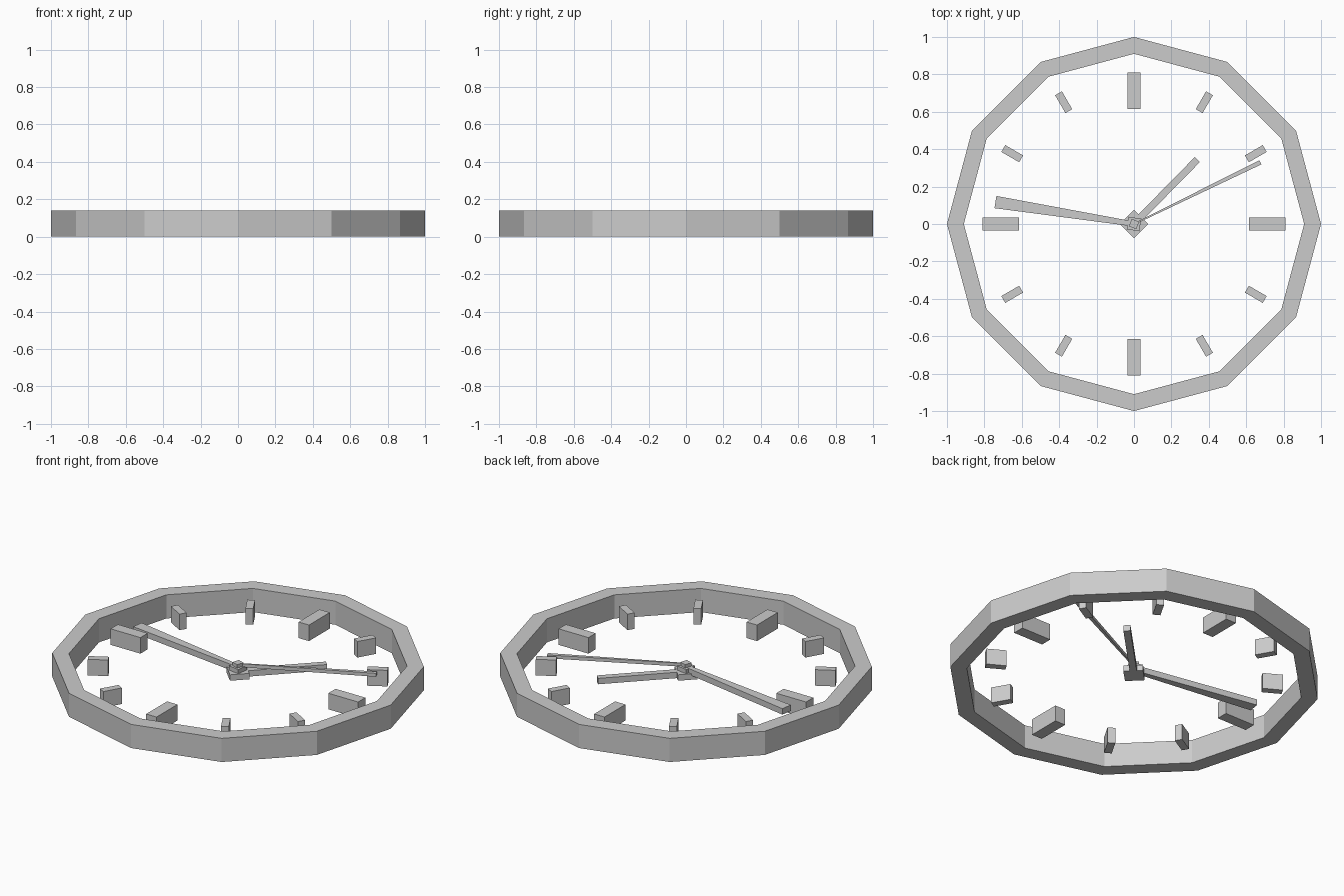
import bpy, bmesh
from math import cos, sin, radians, pi

if "Cube" in bpy.data.objects:
    bpy.data.objects.remove(bpy.data.objects["Cube"])


def prism(name, outline, z0, z1):
    """Extrude a closed XY outline between two heights."""
    bm = bmesh.new()
    low = [bm.verts.new((x, y, z0)) for x, y in outline]
    high = [bm.verts.new((x, y, z1)) for x, y in outline]
    bm.faces.new(low[::-1])
    bm.faces.new(high)
    n = len(outline)
    for i in range(n):
        j = (i + 1) % n
        bm.faces.new((low[i], low[j], high[j], high[i]))
    return finish(name, bm)


def finish(name, bm):
    bmesh.ops.recalc_face_normals(bm, faces=bm.faces)
    mesh = bpy.data.meshes.new(name)
    bm.to_mesh(mesh)
    bm.free()
    obj = bpy.data.objects.new(name, mesh)
    bpy.context.collection.objects.link(obj)
    return obj


def bar(name, angle, r0, r1, w0, w1, z0, z1):
    """Radial bar, w0 wide at r0 and w1 wide at r1."""
    c, s = cos(radians(angle)), sin(radians(angle))
    pts = [(r0, -w0 / 2), (r1, -w1 / 2), (r1, w1 / 2), (r0, w0 / 2)]
    return prism(name, [(x * c - y * s, x * s + y * c) for x, y in pts], z0, z1)


def polygon(sides, radius, turn=0):
    return [(radius * cos(radians(turn) + 2 * pi * i / sides),
             radius * sin(radians(turn) + 2 * pi * i / sides)) for i in range(sides)]


# Twelve-sided rim with a rectangular section
bm = bmesh.new()
section = [(1.0, 0), (1.0, 0.14), (0.91, 0.14), (0.91, 0)]
rings = [[bm.verts.new((r * x, r * y, z)) for r, z in section]
         for x, y in polygon(12, 1)]
for i in range(12):
    a, b = rings[i], rings[(i + 1) % 12]
    for k in range(4):
        m = (k + 1) % 4
        bm.faces.new((a[k], b[k], b[m], a[m]))
finish("rim", bm)

# Hour markers: long at the quarters, short between
for h in range(12):
    if h % 3 == 0:
        bar(f"quarter_marker_{h}", 30 * h, 0.615, 0.81, 0.068, 0.068, 0.025, 0.12)
    else:
        bar(f"hour_marker_{h}", 30 * h, 0.697, 0.807, 0.042, 0.042, 0.025, 0.12)

# Hands, stacked on the hub
bar("hour_hand", 45.5, 0.03, 0.483, 0.038, 0.038, 0.045, 0.08)
bar("minute_hand", 171, 0.03, 0.75, 0.028, 0.066, 0.07, 0.105)
bar("second_hand", 26, 0.02, 0.752, 0.008, 0.024, 0.10, 0.12)

# Hub and the bosses of the upper hands
prism("hub", polygon(4, 0.075), 0.045, 0.08)
prism("minute_boss", polygon(4, 0.048, 36), 0.08, 0.105)
prism("second_boss", polygon(4, 0.03, 26), 0.105, 0.125)
